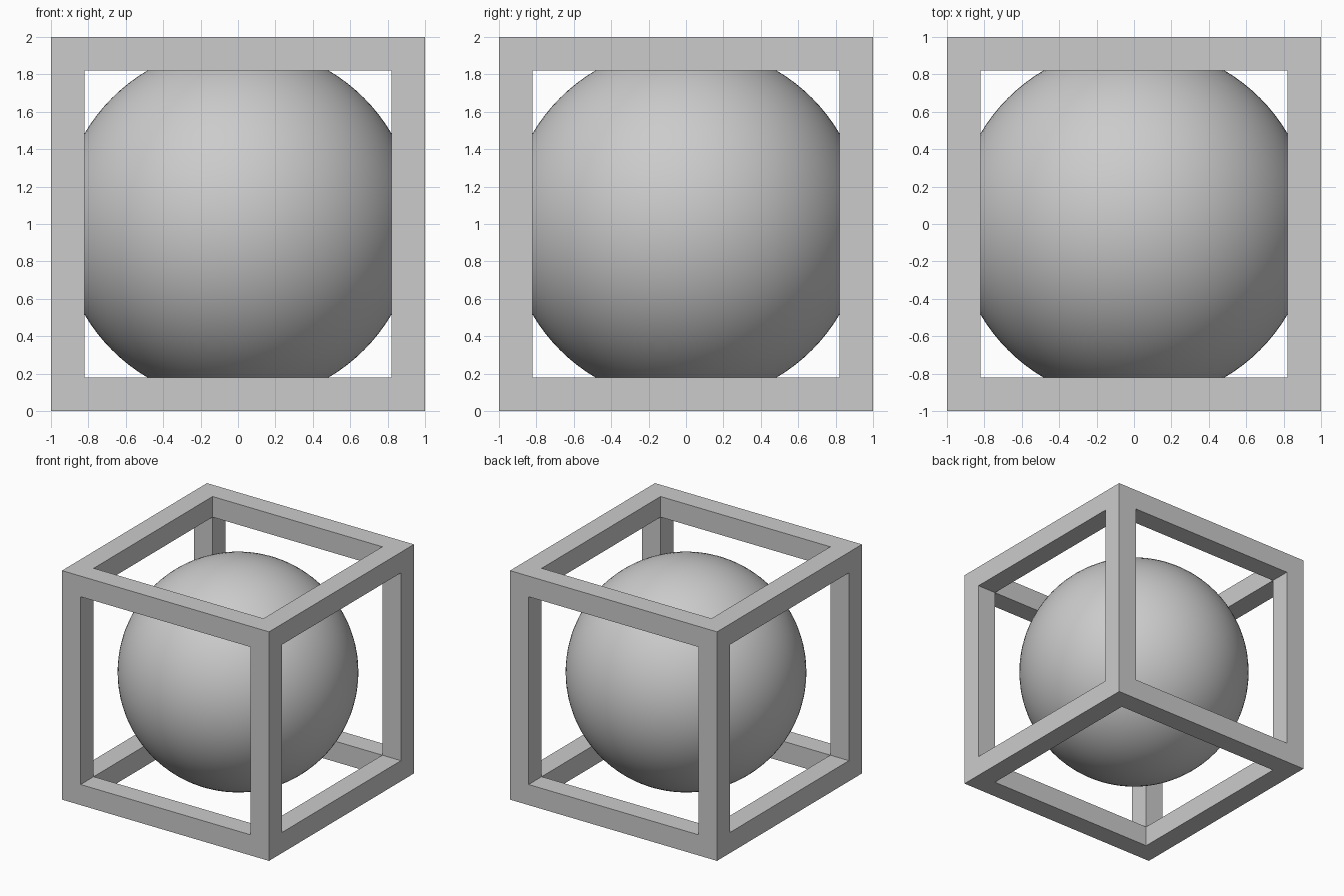
import bpy
import bmesh
from mathutils import Matrix, Vector

HALF = 1.0       # half the cube's side
BAR = 0.18       # thickness of the frame bars
RADIUS = 0.953
CENTRE = Vector((0, 0, HALF))

default = bpy.data.objects.get("Cube")
if default:
    bpy.data.objects.remove(default, do_unlink=True)

grey = bpy.data.materials.new("light grey")
grey.use_nodes = True
colour = (0.6, 0.6, 0.6, 1)
grey.diffuse_color = colour
grey.node_tree.nodes["Principled BSDF"].inputs["Base Color"].default_value = colour


def add_object(name, bm):
    bmesh.ops.recalc_face_normals(bm, faces=bm.faces)
    mesh = bpy.data.meshes.new(name)
    bm.to_mesh(mesh)
    bm.free()
    mesh.materials.append(grey)
    obj = bpy.data.objects.new(name, mesh)
    obj.location = CENTRE
    bpy.context.collection.objects.link(obj)
    return obj


# Open cube frame: inset each side, then bridge neighbouring openings inward
bm = bmesh.new()
bmesh.ops.create_cube(bm, size=2 * HALF)
sides = bm.faces[:]
bmesh.ops.inset_individual(bm, faces=sides, thickness=BAR, use_even_offset=True)
inner = HALF - BAR
corners = {}


def inner_corner(co):
    key = tuple(1 if c > 0 else -1 for c in co)
    if key not in corners:
        corners[key] = bm.verts.new(Vector(key) * inner)
    return corners[key]


for side in sides:
    for edge in list(side.edges):
        a, b = edge.verts
        bm.faces.new((a, b, inner_corner(b.co), inner_corner(a.co)))
bmesh.ops.delete(bm, geom=sides, context="FACES_ONLY")
add_object("cube_frame", bm)

# Smooth ball held inside the frame
bm = bmesh.new()
bmesh.ops.create_uvsphere(bm, u_segments=96, v_segments=48, radius=RADIUS)
for face in bm.faces:
    face.smooth = True
add_object("ball", bm)
